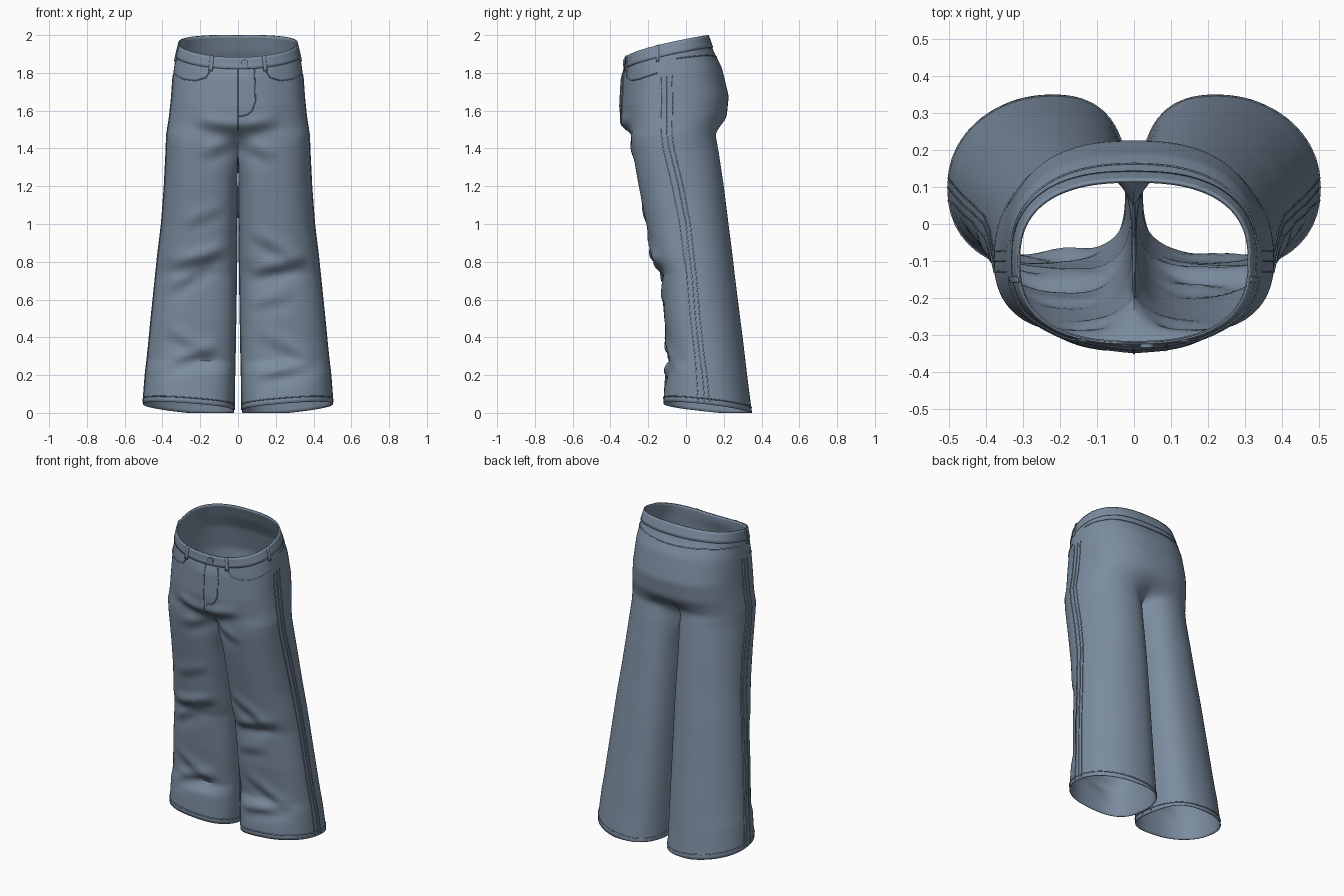
import bpy, bmesh, math
from mathutils import Vector

cube = bpy.data.objects.get("Cube")
if cube:
    bpy.data.objects.remove(cube)

denim = bpy.data.materials.new("blue grey denim")
denim.use_nodes = True
COLOR = (0.2, 0.265, 0.35, 1)
denim.diffuse_color = COLOR
denim.node_tree.nodes["Principled BSDF"].inputs["Base Color"].default_value = COLOR

HEM, CROTCH, WAIST = 0.02, 1.38, 1.94
# height, outer x, inner x, front y, back y, side seam y
PROFILE = [
    (0.02, .503, .02, -.12, .35, .1), (0.2, .49, .018, -.11, .325, .085),
    (0.27, .482, .016, -.085, .316, .075), (0.5, .46, .012, -.115, .287, .05),
    (0.74, .435, .008, -.135, .257, .03), (0.82, .427, .007, -.17, .248, .02),
    (1.0, .405, .005, -.21, .225, 0), (1.2, .39, .003, -.25, .2, -.04),
    (1.4, .38, 0, -.285, .17, -.09), (1.47, .378, 0, -.305, .175, -.1),
    (1.56, .363, 0, -.32, .216, -.1), (1.65, .353, 0, -.328, .226, -.1),
    (1.78, .343, 0, -.322, .19, -.1), (1.86, .331, 0, -.32, .145, -.1),
    (1.94, .311, 0, -.32, .115, -.1)]
# cloth folds across the front: x, z, to x, z, depth
FOLDS = [
    (-.24, 1.54, .01, 1.48, .018), (-.01, 1.48, .22, 1.54, .018),
    (-.2, 1.35, .01, 1.44, .018), (-.01, 1.44, .2, 1.33, .018),
    (-.36, .76, -.03, .86, .03), (-.3, .98, -.06, 1.08, .012),
    (-.4, .62, -.12, .8, .02), (-.45, .22, -.08, .34, .025),
    (-.4, .44, -.08, .26, .018), (.04, .72, .38, .8, .03),
    (.06, .95, .34, .78, .02), (.08, .18, .44, .26, .025),
    (.1, .42, .46, .22, .018), (.05, .55, .3, .62, .012)]


def smooth(a, b, v):
    u = min(1, max(0, (v - a) / (b - a)))
    return u * u * (3 - 2 * u)


def spow(v, e):
    return math.copysign(abs(v) ** e, v)


def profile(z):
    for a, b in zip(PROFILE, PROFILE[1:]):
        if z <= b[0]:
            u = max(0, (z - a[0]) / (b[0] - a[0]))
            return [p + (q - p) * u for p, q in zip(a, b)][1:]
    return PROFILE[-1][1:]


def fold_depth(x, z):
    total = 0
    for x0, z0, x1, z1, amp in FOLDS:
        dx, dz = x1 - x0, z1 - z0
        length = math.hypot(dx, dz)
        u = ((x - x0) * dx + (z - z0) * dz) / length ** 2
        if 0 < u < 1:
            d = ((z - z0) * dx - (x - x0) * dz) / length / .045
            total += amp * 4 * u * (1 - u) * math.exp(-d * d) * (.15 + 1.3 * d)
    return total


def point(s, t, z):
    """Cloth surface: t runs -1 front centre, 0 side seam, 1 back centre, 1..3 inner leg."""
    if t < -1:
        t += 4
    elif t > 3:
        t -= 4
    xo, xi, yf, yb, ys = profile(z)
    cx, rx = (xo + xi) / 2, (xo - xi) / 2

    def oval(angle, mid, r, e):
        sn = math.sin(angle)
        return (mid + r * spow(math.cos(angle), e),
                ys + (yb - ys if sn > 0 else ys - yf) * spow(sn, e))

    def leg(angle):
        # boxy front inner corner, back pushed towards the middle
        cs, sn = math.cos(angle), math.sin(angle)
        lx, ly = oval(angle, cx, rx, .7 if cs < 0 and sn < 0 else .9)
        return lx - .17 * rx * max(0, sn) ** 2, ly

    reach = math.radians(150)
    x, y = leg(t * reach if t <= 1 else reach + (t - 1) * math.radians(30))
    k = smooth(1.2, CROTCH, z)
    if t <= 1:
        x -= leg(math.copysign(reach, t))[0] * abs(t) ** 8 * k
        w = smooth(CROTCH, 1.55, z)
        tx, ty = oval(t * math.pi / 2, 0, xo, .8)
        x, y = x + (tx - x) * w, y + (ty - y) * w
    else:
        x *= 1 - k
    if z >= CROTCH and abs(t) >= 1:
        x = 0
    front = max(0, min(1, (ys - y) / (ys - yf)))
    # sloping waist and hem
    rise = max(0, min(1, (y + .33) / .445)) ** .6
    zz = z + smooth(1.4, WAIST, z) * (.13 * rise - .07)
    zz += (1 - smooth(HEM, .4, z)) * (.005 + .08 * (x - .26) - .11 * (y - .12))
    # fullness over the fly, then the folds
    y -= front * .022 * max(0, 1 - x / .25) * smooth(1.42, 1.55, z) * (1 - smooth(1.8, 1.92, z))
    return Vector((s * x, y - front * fold_depth(s * x, zz), max(0, zz)))


def raised(s, t, z, off):
    p = point(s, t, z)
    if off:
        ta, tb = t - .01, t + .01
        if z >= CROTCH:
            ta, tb = max(-1, ta), min(1, tb)
        dt = point(s, tb, z) - point(s, ta, z)
        dz = point(s, t, min(WAIST, z + .006)) - point(s, t, max(HEM, z - .006))
        p += dt.cross(dz).normalized() * s * off
        if z >= CROTCH and abs(t) >= 1:
            p.x = 0
    p.z = max(0, p.z)
    return p


def span(a, b, n):
    return [a + (b - a) * i / n for i in range(n + 1)]


def add_grid(bm, s, ts, zs, off=0):
    rows = [[bm.verts.new(raised(s, t, z, off)) for t in ts] for z in zs]
    for lo, hi in zip(rows, rows[1:]):
        for i in range(len(ts) - 1):
            face = [lo[i], lo[i + 1], hi[i + 1], hi[i]]
            bm.faces.new(face if s > 0 else face[::-1])


def sheet(name, grids, thickness):
    bm = bmesh.new()
    for g in grids:
        add_grid(bm, *g)
    bmesh.ops.remove_doubles(bm, verts=bm.verts, dist=.0001)
    mesh = bpy.data.meshes.new(name)
    bm.to_mesh(mesh)
    bm.free()
    ob = bpy.data.objects.new(name, mesh)
    bpy.context.collection.objects.link(ob)
    mesh.materials.append(denim)
    mod = ob.modifiers.new("thickness", 'SOLIDIFY')
    mod.thickness, mod.offset = thickness, -1
    bpy.ops.object.select_all(action='DESELECT')
    ob.select_set(True)
    bpy.context.view_layer.objects.active = ob
    bpy.ops.object.shade_smooth_by_angle(angle=math.radians(40))


def seam(name, s, path, steps=12, closed=False):
    pts = []
    for (ta, za), (tb, zb) in zip(path, path[1:]):
        pts += [raised(s, ta + (tb - ta) * i / steps, za + (zb - za) * i / steps, .001)
                for i in range(steps)]
    if not closed:
        pts.append(raised(s, *path[-1], .001))
    curve = bpy.data.curves.new(name, 'CURVE')
    curve.dimensions = '3D'
    curve.bevel_depth, curve.bevel_resolution = .003, 0
    line = curve.splines.new('POLY')
    line.points.add(len(pts) - 1)
    for cp, p in zip(line.points, pts):
        cp.co = (*p, 1)
    line.use_cyclic_u = closed
    curve.materials.append(denim)
    bpy.context.collection.objects.link(bpy.data.objects.new(name, curve))


# trouser body: hips and two legs
outer = span(-1, 1, 64)
around = outer + span(1, 3, 18)[1:]
body = []
for s in (1, -1):
    body += [(s, outer, span(CROTCH, WAIST, 36)), (s, around, span(HEM, CROTCH, 76))]
sheet("trouser_body", body, .004)

# waistband and fly
sheet("waistband", [(s, outer, span(1.875, WAIST, 4), .005) for s in (1, -1)], .007)
seam("fly_stitch", 1, [(-.88, 1.875), (-.88, 1.68), (-.91, 1.62), (-.95, 1.595), (-1, 1.585)], 6)
seam("fly_opening", 1, [(-1, 1.875), (-1, 1.5)], 24)

# seams, pockets and belt loops on both sides
for s, side in ((1, "left"), (-1, "right")):
    for i, t in enumerate((-.05, 0, .03)):
        seam(f"{side}_side_seam_{i}", s, [(t, .03), (t, 1.77)], 70)
    for i, t in enumerate((1.8, 2.2)):
        seam(f"{side}_inner_seam_{i}", s, [(t, .03), (t, 1.2)], 50)
    seam(f"{side}_hem_stitch", s, [(-1, .05), (3, .05)], 72, True)
    seam(f"{side}_pocket_edge", s, [(-.78, 1.87), (-.72, 1.815), (-.6, 1.79),
                                    (-.4, 1.785), (-.1, 1.795)], 6)
    seam(f"{side}_back_yoke", s, [(.08, 1.85), (1, 1.83)], 24)
    for place, t in (("front", -.77), ("side", -.1)):
        sheet(f"{side}_{place}_belt_loop",
              [(s, span(t - .02, t + .02, 3), span(1.855, WAIST, 4), .01)], .009)

# waist button
pos = raised(1, -.96, 1.907, .008)
bpy.ops.mesh.primitive_cylinder_add(vertices=20, radius=.019, depth=.012, location=pos,
                                    rotation=(math.pi / 2, 0, 0))
button = bpy.context.object
button.name = "waist_button"
button.data.materials.append(denim)
